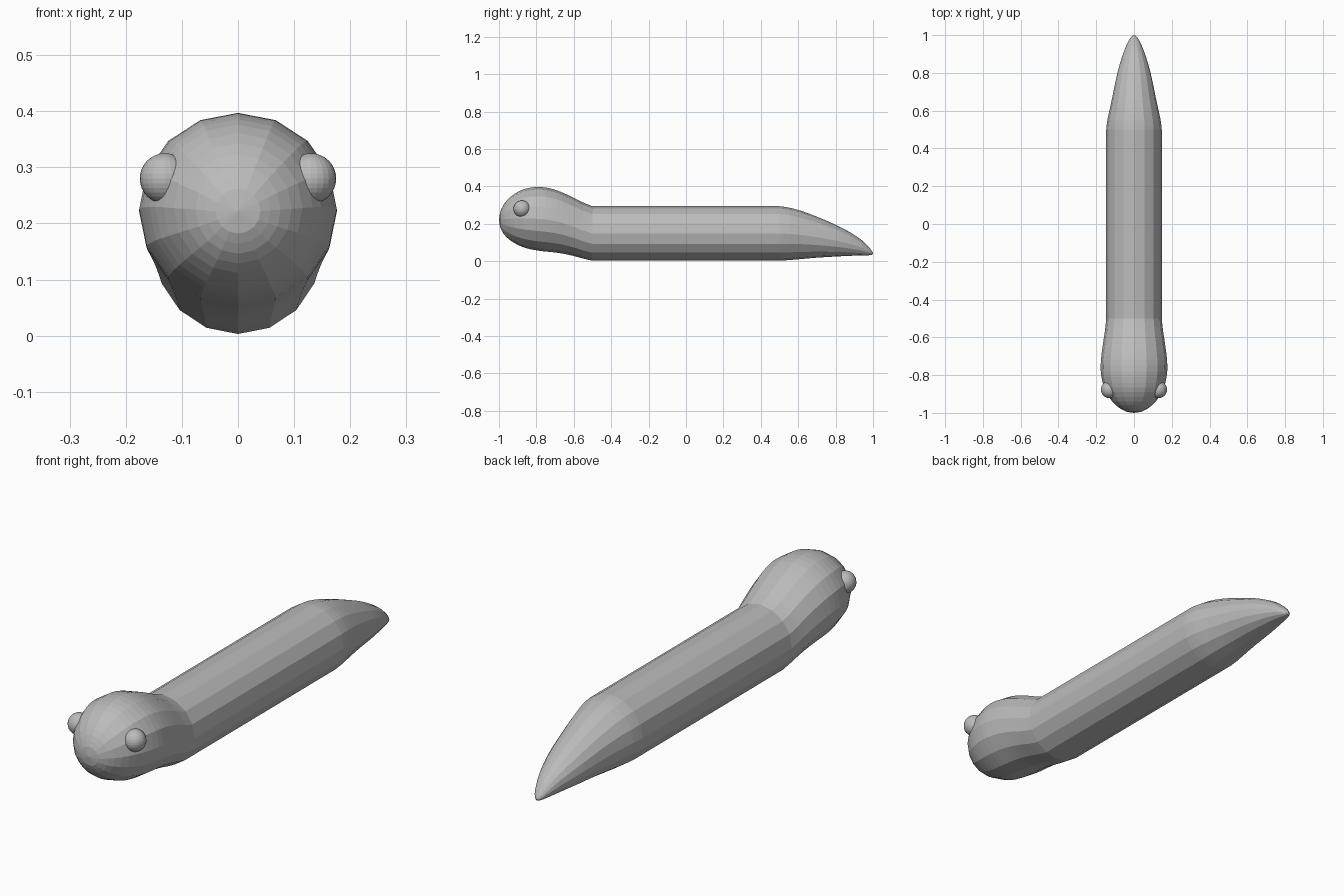
import bpy
import bmesh
import math
from mathutils import Vector

if "Cube" in bpy.data.objects:
    bpy.data.objects.remove(bpy.data.objects["Cube"])

SIDES = 16

grey = bpy.data.materials.new("plain grey")
grey.diffuse_color = (0.5, 0.5, 0.5, 1)
grey.use_nodes = True
grey.node_tree.nodes["Principled BSDF"].inputs["Base Color"].default_value = grey.diffuse_color


def finish(name, bm, smooth=False):
    bmesh.ops.recalc_face_normals(bm, faces=bm.faces)
    mesh = bpy.data.meshes.new(name)
    bm.to_mesh(mesh)
    bm.free()
    mesh.materials.append(grey)
    for p in mesh.polygons:
        p.use_smooth = smooth
    obj = bpy.data.objects.new(name, mesh)
    bpy.context.collection.objects.link(obj)
    return obj


def smooth_profile(stations, steps=2):
    """Catmull-Rom subdivision of (y, z bottom, z top, half width) stations."""
    pts = [Vector(s) for s in stations]
    ext = [2 * pts[0] - pts[1]] + pts + [2 * pts[-1] - pts[-2]]
    out = []
    for i in range(1, len(ext) - 2):
        a, b, c, d = ext[i - 1:i + 3]
        for k in range(steps):
            t = k / steps
            out.append(0.5 * (2 * b + (c - a) * t + (2 * a - 5 * b + 4 * c - d) * t * t
                              + (3 * b - a - 3 * c + d) * t ** 3))
    return out + [pts[-1]]


def loft(name, stations, tip_start=None, tip_end=None):
    bm = bmesh.new()
    rings = []
    for y, lo, hi, w in stations:
        ring = []
        for i in range(SIDES):
            a = 2 * math.pi * i / SIDES
            ring.append(bm.verts.new((w * math.sin(a), y,
                                      (lo + hi) / 2 + (hi - lo) / 2 * math.cos(a))))
        rings.append(ring)
    for r, s in zip(rings, rings[1:]):
        for i in range(SIDES):
            j = (i + 1) % SIDES
            bm.faces.new((r[i], r[j], s[j], s[i]))
    for ring, tip in ((rings[0], tip_start), (rings[-1], tip_end)):
        if tip:
            v = bm.verts.new(tip)
            for i in range(SIDES):
                bm.faces.new((ring[i], ring[(i + 1) % SIDES], v))
    return finish(name, bm)


# Rounded head, raised above the body
head = [(-0.994, 0.182, 0.262, 0.04), (-0.975, 0.146, 0.303, 0.076),
        (-0.94, 0.112, 0.343, 0.115), (-0.89, 0.083, 0.376, 0.148),
        (-0.84, 0.066, 0.392, 0.166), (-0.78, 0.055, 0.397, 0.176),
        (-0.72, 0.049, 0.388, 0.175), (-0.66, 0.041, 0.367, 0.168),
        (-0.60, 0.028, 0.339, 0.159), (-0.55, 0.014, 0.314, 0.152),
        (-0.50, 0.003, 0.294, 0.147)]
loft("head", smooth_profile(head), tip_start=(0, -1.0, 0.222))

# Straight trunk
loft("trunk", [(-0.50, 0.003, 0.294, 0.147), (0.50, 0.003, 0.294, 0.147)])

# Tapering tail that droops to the ground
tail = [(0.50, 0.003, 0.294, 0.147), (0.55, 0.006, 0.287, 0.141),
        (0.62, 0.012, 0.268, 0.126), (0.70, 0.019, 0.238, 0.109),
        (0.80, 0.025, 0.195, 0.088), (0.88, 0.029, 0.153, 0.065),
        (0.94, 0.031, 0.112, 0.043), (0.98, 0.032, 0.073, 0.023),
        (0.995, 0.034, 0.053, 0.010)]
loft("tail", smooth_profile(tail), tip_end=(0, 1.0, 0.042))

# Eyes, half sunk into the sides of the head
for side, label in ((-1, "left"), (1, "right")):
    bm = bmesh.new()
    bmesh.ops.create_uvsphere(bm, u_segments=24, v_segments=16, radius=0.045)
    eye = finish("eye_" + label, bm)
    eye.location = (side * 0.130, -0.877, 0.28)
